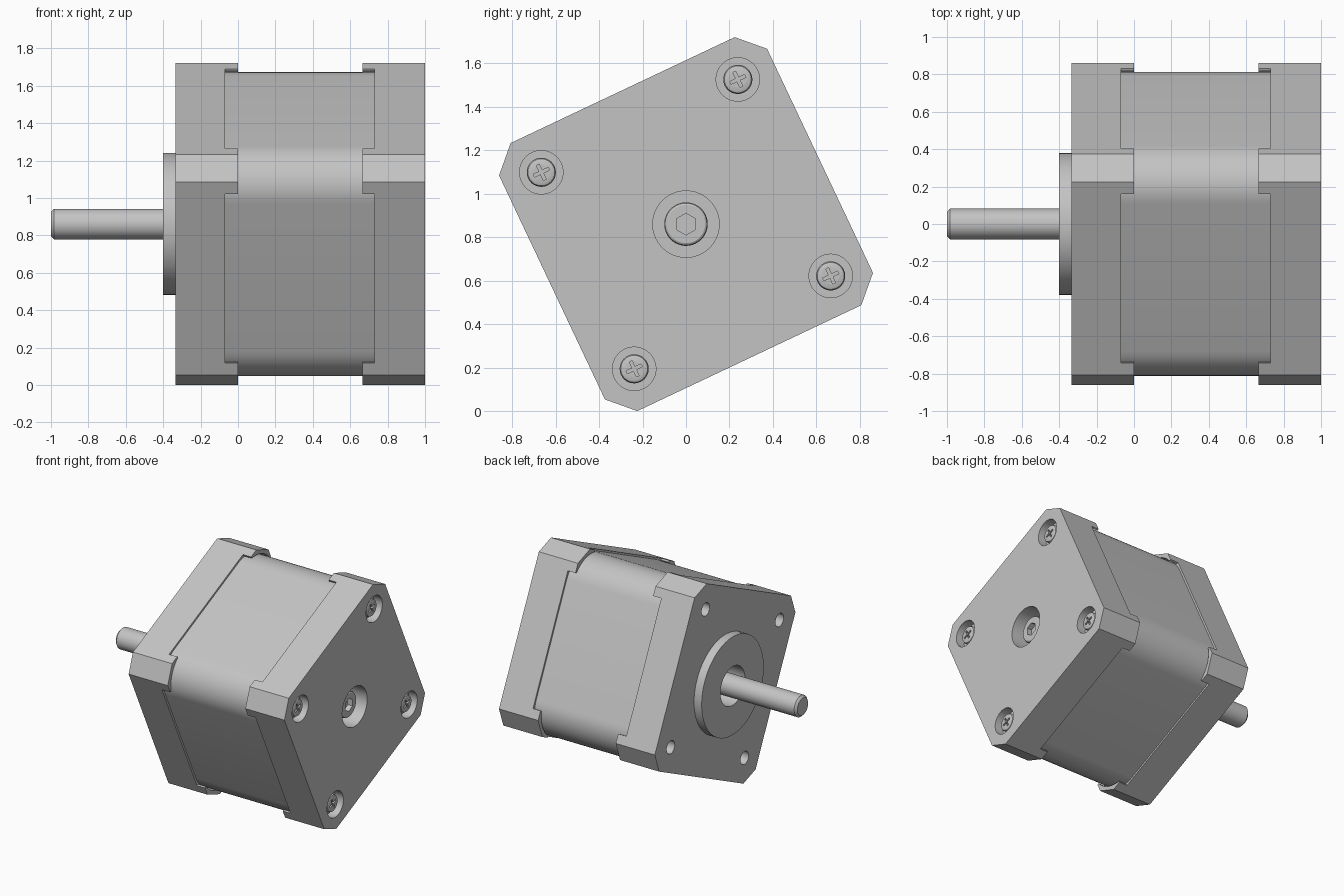
import bpy, bmesh
from math import sin, cos, pi, radians, asin
from mathutils import Matrix

cube = bpy.data.objects.get("Cube")
if cube:
    bpy.data.objects.remove(cube, do_unlink=True)

steel = bpy.data.materials.new("steel grey")
steel.use_nodes = True
GREY = (0.55, 0.55, 0.55, 1)
steel.diffuse_color = GREY
steel.node_tree.nodes["Principled BSDF"].inputs["Base Color"].default_value = GREY

HALF, FLAT = 0.682, 0.57          # end cap half side and half straight edge
CORE, CORE_R = 0.438, 0.229       # stator corner centre and corner radius
BOLT = 0.5                        # bolt offset from the axis
PLACE = Matrix.Translation((0, 0, 0.86)) @ Matrix.Rotation(radians(25.3), 4, 'X')
parts = []


def loft(name, rings, closed=False):
    """Skin a list of equal-length vertex rings; cap the ends unless closed."""
    bm = bmesh.new()
    loops = [[bm.verts.new(p) for p in ring] for ring in rings]
    n = len(loops[0])
    pairs = list(zip(loops, loops[1:])) + ([(loops[-1], loops[0])] if closed else [])
    for a, b in pairs:
        for i in range(n):
            j = (i + 1) % n
            bm.faces.new((a[i], a[j], b[j], b[i]))
    if not closed:
        bm.faces.new(loops[0])
        bm.faces.new(loops[-1])
    bmesh.ops.recalc_face_normals(bm, faces=bm.faces)
    mesh = bpy.data.meshes.new(name)
    bm.to_mesh(mesh)
    bm.free()
    mesh.materials.append(steel)
    ob = bpy.data.objects.new(name, mesh)
    bpy.context.collection.objects.link(ob)
    parts.append(ob)
    return ob


def prism(name, outline, x0, x1):
    return loft(name, [[(x, y, z) for y, z in outline] for x in (x0, x1)])


def turned(name, profile, y=0, z=0, sides=48, closed=False):
    """Spin a profile of (x, radius) points about an axis along x."""
    angles = [2 * pi * i / sides for i in range(sides)]
    return loft(name, [[(x, y + r * cos(a), z + r * sin(a)) for a in angles]
                       for x, r in profile], closed)


def four_fold(quadrant):
    """Repeat one quadrant's points at each quarter turn."""
    pts = []
    for k in range(4):
        c, s = round(cos(k * pi / 2)), round(sin(k * pi / 2))
        pts += [(y * c - z * s, y * s + z * c) for y, z in quadrant]
    return pts


def arc(radius, a0, a1, steps=14):
    return [(CORE + radius * cos(a0 + (a1 - a0) * i / steps),
             CORE + radius * sin(a0 + (a1 - a0) * i / steps)) for i in range(steps + 1)]


def cut(ob, cutters):
    for c in cutters:
        mod = ob.modifiers.new("cut", 'BOOLEAN')
        mod.operation, mod.solver, mod.object = 'DIFFERENCE', 'EXACT', c
    deps = bpy.context.evaluated_depsgraph_get()
    mesh = bpy.data.meshes.new_from_object(ob.evaluated_get(deps))
    ob.modifiers.clear()
    ob.data = mesh
    for c in cutters:
        parts.remove(c)
        bpy.data.objects.remove(c, do_unlink=True)


corners = [(y, z) for y in (-BOLT, BOLT) for z in (-BOLT, BOLT)]
cap_outline = four_fold([(HALF, FLAT), (FLAT, HALF)])

# Pocket that leaves only thin curved ears at the cap corners
gap_r = CORE_R + 0.009
start = asin((BOLT - CORE) / gap_r)
pocket = four_fold([(1, BOLT)] + arc(gap_r, start, pi / 2 - start) + [(BOLT, 1)])

# Stator body with rounded corners
prism("stator_body", four_fold(arc(CORE_R, 0, pi / 2)), -0.07, 0.73)

# Front cap with shaft bore and mounting holes
front = prism("front_cap", cap_outline, -0.335, 0)
cut(front, [prism("cutter", pocket, -0.07, 0.1),
            turned("cutter", [(-0.5, 0.15), (-0.22, 0.15)])]
    + [turned("cutter", [(-0.5, 0.05), (-0.12, 0.05)], y, z, 32) for y, z in corners])

# Back cap with shaft recess and screw counterbores
back = prism("back_cap", cap_outline, 0.665, 1)
cut(back, [prism("cutter", pocket, 0.6, 0.73),
           turned("cutter", [(0.85, 0.153), (1.1, 0.153)])]
    + [turned("cutter", [(0.93, 0.1), (1.1, 0.1)], y, z) for y, z in corners])

# Raised pilot ring and output shaft
turned("pilot_ring", [(-0.335, 0.15), (-0.335, 0.38), (-0.4, 0.38), (-0.4, 0.15)],
       sides=64, closed=True)
turned("shaft", [(-1, 0.066), (-0.984, 0.082), (-0.2, 0.082)])

# Rear shaft end with hexagonal socket
rear = turned("rear_shaft_end", [(0.84, 0.1), (0.935, 0.1), (0.945, 0.096), (0.95, 0.088)])
angles = [radians(60 * i + 30 - 25.3) for i in range(6)]
cut(rear, [prism("cutter", [(0.05 * cos(a), 0.05 * sin(a)) for a in angles], 0.91, 1)])

# Cap screws with cross slots
for y, z in corners:
    screw = turned("cap_screw", [(0.92, 0.067), (0.965, 0.067), (0.976, 0.062), (0.98, 0.053)],
                   y, z, 32)
    w, s = 0.007, 0.038
    cross = four_fold([(s, -w), (s, w), (w, w)])
    cut(screw, [prism("cutter", [(y + a, z + b) for a, b in cross], 0.96, 1)])

# Shade and tilt the finished motor
for ob in parts:
    ob.data.transform(PLACE)
    ob.data.shade_smooth()
    ob.data.set_sharp_from_angle(angle=radians(25))
